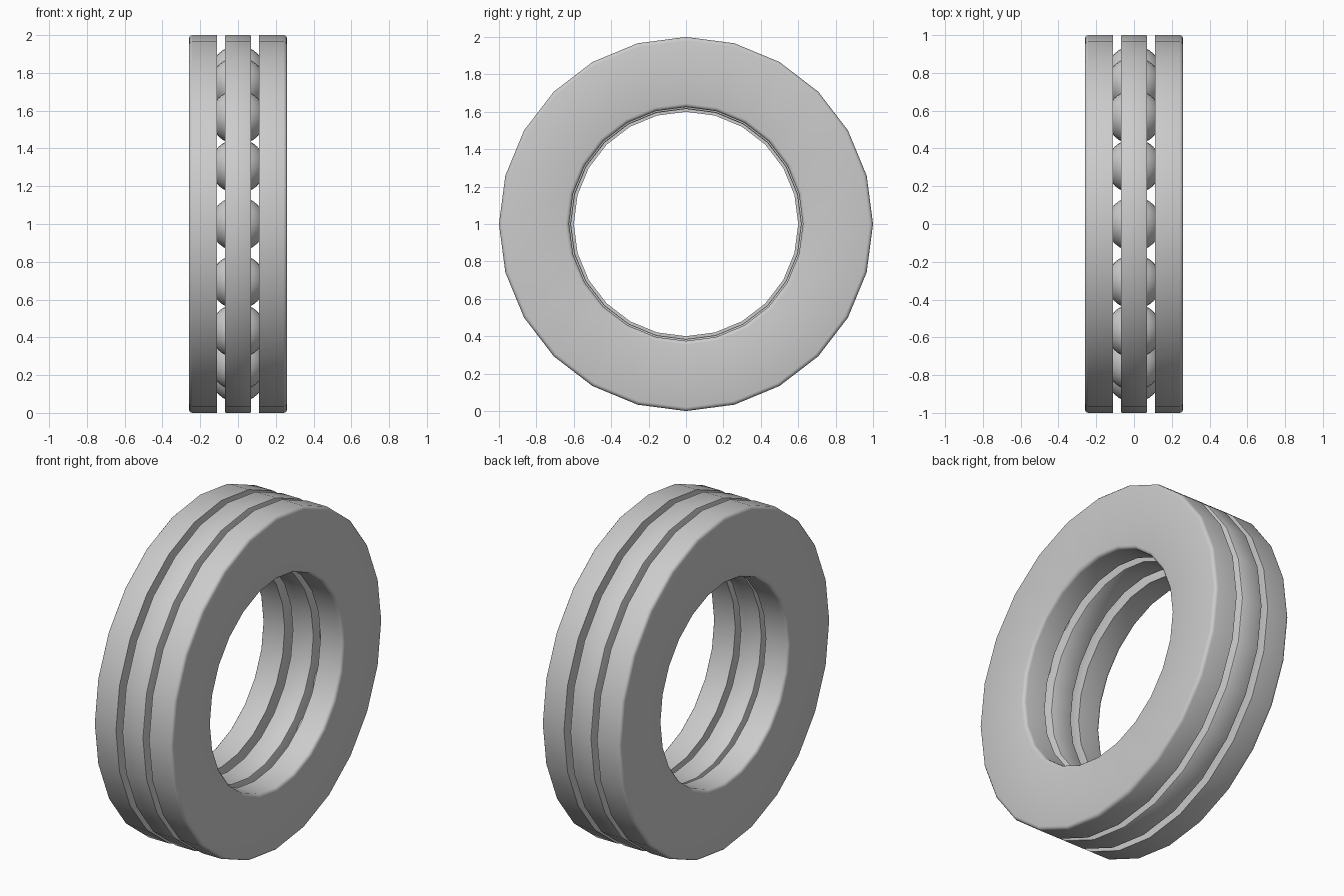
import bpy, bmesh
from math import sin, cos, pi, acos, radians
from mathutils import Vector, Matrix

if "Cube" in bpy.data.objects:
    bpy.data.objects.remove(bpy.data.objects["Cube"], do_unlink=True)

SIDES = 24
BALLS = 16
PITCH = 0.8        # radius of the ball circle
BALL_R = 0.145
CENTRE = Vector((0, 0, 1))

steel = bpy.data.materials.new("grey steel")
steel.use_nodes = True
grey = (0.6, 0.6, 0.6, 1)
steel.diffuse_color = grey
steel.node_tree.nodes["Principled BSDF"].inputs["Base Color"].default_value = grey


def finish(bm, name):
    """Turn a bmesh into a smooth steel object."""
    bmesh.ops.recalc_face_normals(bm, faces=bm.faces)
    mesh = bpy.data.meshes.new(name)
    bm.to_mesh(mesh)
    bm.free()
    mesh.materials.append(steel)
    obj = bpy.data.objects.new(name, mesh)
    bpy.context.collection.objects.link(obj)
    bpy.ops.object.select_all(action='DESELECT')
    obj.select_set(True)
    bpy.context.view_layer.objects.active = obj
    bpy.ops.object.shade_smooth_by_angle(angle=radians(35))
    return obj


def fillet(x, r, sx, sr, size, steps=3):
    """Rounded profile corner from the side face to the rim."""
    return [(x - sx * size * (1 - cos(a)), r - sr * size * (1 - sin(a)))
            for a in (pi / 2 * i / steps for i in range(steps + 1))]


def ring(name, profile):
    """Lathe a closed (x, radius) profile around the x axis."""
    bm = bmesh.new()
    loops = []
    for i in range(SIDES):
        a = 2 * pi * i / SIDES
        loops.append([bm.verts.new(CENTRE + Vector((x, r * sin(a), r * cos(a))))
                      for x, r in profile])
    n = len(profile)
    for i in range(SIDES):
        p, q = loops[i], loops[(i + 1) % SIDES]
        for j in range(n):
            k = (j + 1) % n
            bm.faces.new((p[j], p[k], q[k], q[j]))
    return finish(bm, name)


def washer(name, side, bore):
    """Outer race with a ball groove on its inner face."""
    near, far, soft = 0.11, 0.26, 0.02
    groove_r = BALL_R + 0.002
    half = acos(near / groove_r)
    groove = [(groove_r * cos(a), PITCH + groove_r * sin(a))
              for a in (half * (i / 3 - 1) for i in range(7))]
    profile = [(near, bore)] + groove + [(near, 1.0)]
    profile += fillet(far, 1.0, 1, 1, soft)[::-1]
    profile += fillet(far, bore, 1, -1, soft)
    ring(name, [(side * x, r) for x, r in profile])


# Two races, one with a slightly wider bore
washer("left_race", 1, 0.625)
washer("right_race", -1, 0.6)

# Cage between the races
cage = []
for sx, sr, r in ((1, 1, 1.0), (1, -1, 0.615), (-1, -1, 0.615), (-1, 1, 1.0)):
    corner = fillet(sx * 0.07, r, sx, sr, 0.008, 2)
    cage += corner if sx * sr < 0 else corner[::-1]
ring("ball_cage", cage)

# Balls spaced round the cage
bm = bmesh.new()
for i in range(BALLS):
    a = 2 * pi * i / BALLS
    place = CENTRE + Vector((0, PITCH * sin(a), PITCH * cos(a)))
    bmesh.ops.create_uvsphere(
        bm, u_segments=24, v_segments=16, radius=BALL_R,
        matrix=Matrix.Translation(place) @ Matrix.Rotation(pi / 2, 4, 'Y'))
finish(bm, "balls")
